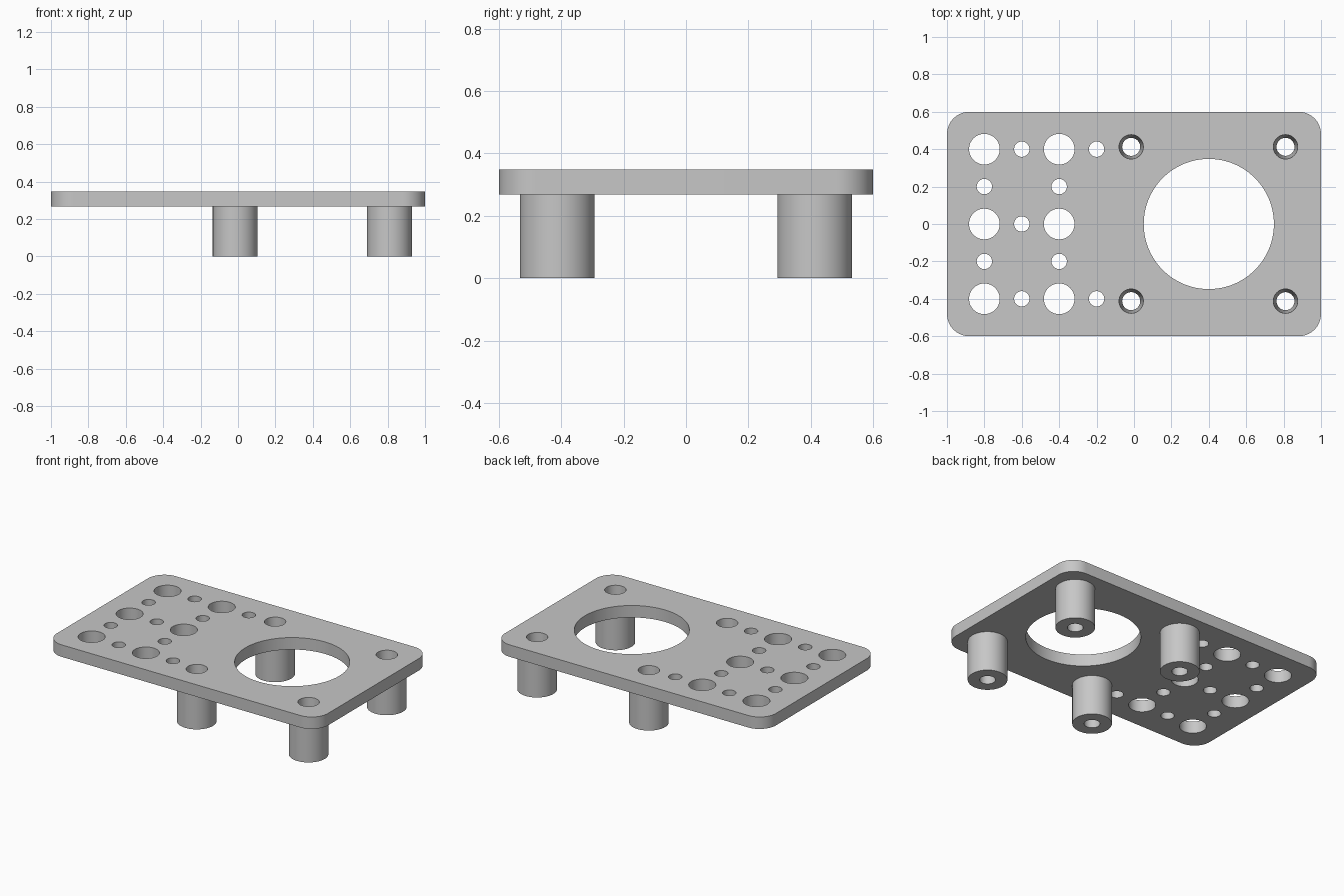
import bpy, bmesh
from math import cos, sin, pi, radians
from mathutils import Matrix, Vector

if "Cube" in bpy.data.objects:
    bpy.data.objects.remove(bpy.data.objects["Cube"])

PLATE_BOTTOM, PLATE_TOP = 0.268, 0.348
POST_R, BORE_TOP, BORE_BOTTOM = 0.12, 0.065, 0.048
POSTS = {"front_inner_post": (-0.015, -0.4125), "back_inner_post": (-0.015, 0.4125),
         "front_outer_post": (0.81, -0.4125), "back_outer_post": (0.81, 0.4125)}

grey = bpy.data.materials.new("plain_grey")
grey.use_nodes = True
grey.diffuse_color = (0.57, 0.57, 0.57, 1)
grey.node_tree.nodes["Principled BSDF"].inputs["Base Color"].default_value = grey.diffuse_color


def arc(cx, cy, r, start, end, n):
    """Points along an arc, end point left out."""
    return [(cx + r * cos(start + (end - start) * i / n),
             cy + r * sin(start + (end - start) * i / n)) for i in range(n)]


def circle(cx, cy, r, n=48):
    return arc(cx, cy, r, 0, 2 * pi, n)


def finish(name, mesh):
    mesh.materials.clear()
    mesh.materials.append(grey)
    obj = bpy.data.objects.new(name, mesh)
    bpy.context.collection.objects.link(obj)
    bpy.ops.object.select_all(action="DESELECT")
    obj.select_set(True)
    bpy.context.view_layer.objects.active = obj
    bpy.ops.object.shade_smooth_by_angle(angle=radians(30))
    return obj


# Plate outline with rounded corners
outline = []
corner = 0.12
for k, (sx, sy) in enumerate([(1, 1), (-1, 1), (-1, -1), (1, -1)]):
    cx, cy = sx * (1 - corner), sy * (0.6 - corner)
    outline += arc(cx, cy, corner, k * pi / 2, (k + 1) * pi / 2, 16)
    outline.append((cx + corner * cos((k + 1) * pi / 2), cy + corner * sin((k + 1) * pi / 2)))

# Large opening, post holes and the grid of large and small holes
loops = [outline, circle(0.4, 0, 0.348, 96)]
loops += [circle(x, y, BORE_TOP) for x, y in POSTS.values()]
for col in range(4):
    for row in range(5):
        x, y = -0.8 + 0.2 * col, -0.4 + 0.2 * row
        if col % 2 == 0 and row % 2 == 0:
            loops.append(circle(x, y, 0.082))
        elif (col + row) % 2 == 1 and (col, row) != (3, 2):
            loops.append(circle(x, y, 0.041))

# Plate: filled flat curve, extruded
curve = bpy.data.curves.new("plate_profile", "CURVE")
curve.dimensions = "2D"
curve.fill_mode = "BOTH"
curve.extrude = (PLATE_TOP - PLATE_BOTTOM) / 2
for points in loops:
    spline = curve.splines.new("POLY")
    spline.points.add(len(points) - 1)
    for p, (x, y) in zip(spline.points, points):
        p.co = (x, y, 0, 1)
    spline.use_cyclic_u = True
helper = bpy.data.objects.new("plate_profile", curve)
bpy.context.collection.objects.link(helper)
bpy.context.view_layer.update()
evaluated = helper.evaluated_get(bpy.context.evaluated_depsgraph_get())
plate_mesh = bpy.data.meshes.new_from_object(evaluated)
bpy.data.objects.remove(helper)
plate_mesh.transform(Matrix.Translation((0, 0, (PLATE_TOP + PLATE_BOTTOM) / 2)))
bm = bmesh.new()
bm.from_mesh(plate_mesh)
bmesh.ops.remove_doubles(bm, verts=bm.verts, dist=0.0001)
bmesh.ops.recalc_face_normals(bm, faces=bm.faces)
bm.to_mesh(plate_mesh)
bm.free()
finish("plate", plate_mesh)

# Posts: lathed sleeve with a tapered bore running up through the plate
sleeve = [(BORE_BOTTOM, 0), (POST_R, 0), (POST_R, PLATE_BOTTOM),
          (BORE_TOP, PLATE_BOTTOM), (BORE_TOP, PLATE_TOP)]
for name, (px, py) in POSTS.items():
    bm = bmesh.new()
    ring = [bm.verts.new((r, 0, z)) for r, z in sleeve]
    edges = [bm.edges.new((a, b)) for a, b in zip(ring, ring[1:] + ring[:1])]
    bmesh.ops.spin(bm, geom=ring + edges, cent=(0, 0, 0), axis=(0, 0, 1),
                   angle=2 * pi, steps=48)
    bmesh.ops.remove_doubles(bm, verts=bm.verts, dist=0.0001)
    bmesh.ops.recalc_face_normals(bm, faces=bm.faces)
    mesh = bpy.data.meshes.new(name)
    bm.to_mesh(mesh)
    bm.free()
    post = finish(name, mesh)
    post.location = Vector((px, py, 0))
